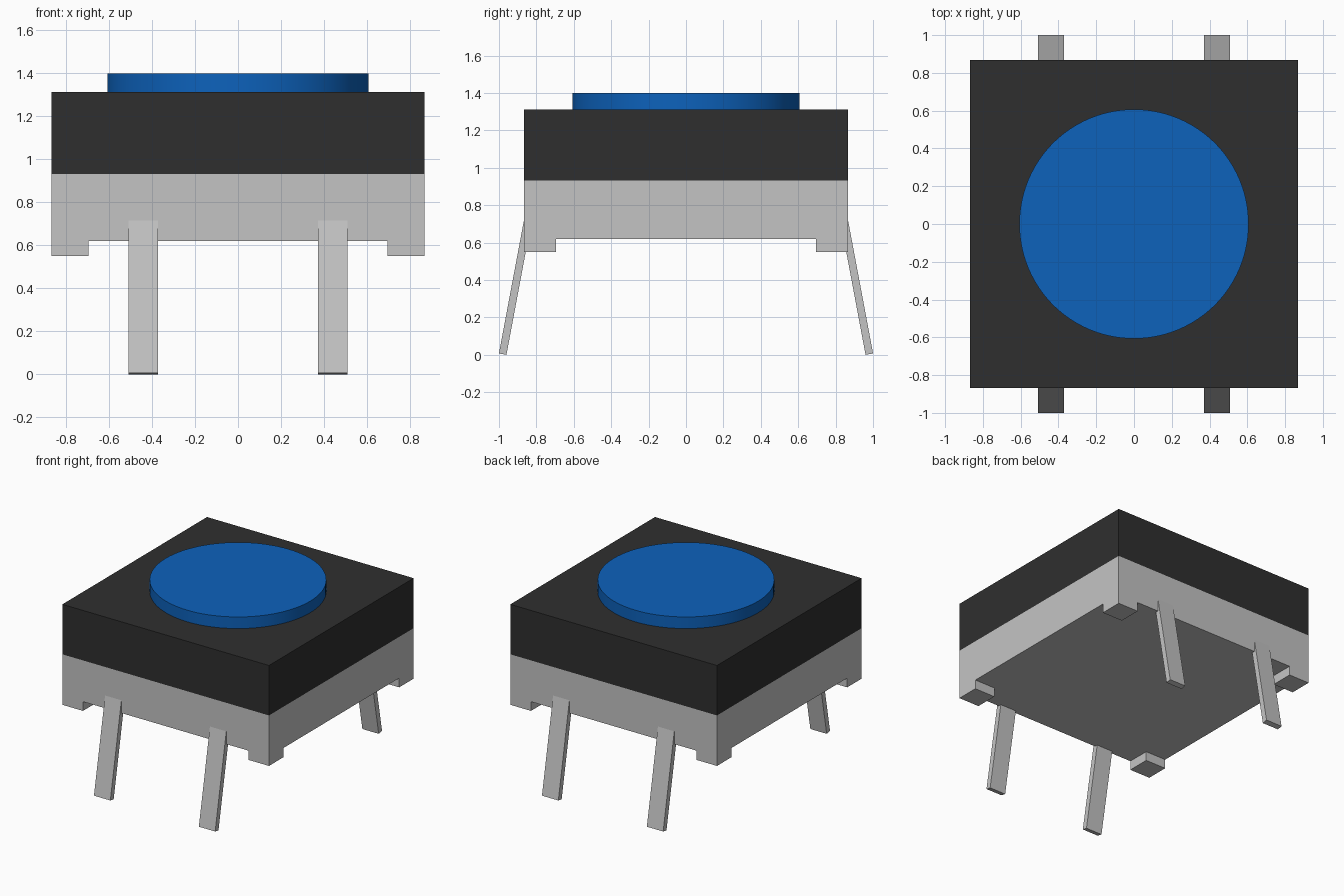
import bpy, bmesh, math
from mathutils import Vector

if "Cube" in bpy.data.objects:
    bpy.data.objects.remove(bpy.data.objects["Cube"], do_unlink=True)

HALF = 0.867      # half width of the square body
FOOT = 0.694      # inner edge of the corner feet


def material(name, rgb, rough=0.5):
    m = bpy.data.materials.new(name)
    m.use_nodes = True
    m.diffuse_color = (*rgb, 1)
    bsdf = m.node_tree.nodes["Principled BSDF"]
    bsdf.inputs["Base Color"].default_value = (*rgb, 1)
    bsdf.inputs["Roughness"].default_value = rough
    return m


light_grey = material("light_grey", (0.55, 0.55, 0.55))
dark_grey = material("dark_grey", (0.028, 0.028, 0.028))
blue = material("blue", (0.004, 0.122, 0.50))


def finish(bm, name, mat):
    bmesh.ops.recalc_face_normals(bm, faces=bm.faces)
    mesh = bpy.data.meshes.new(name)
    bm.to_mesh(mesh)
    bm.free()
    mesh.materials.append(mat)
    ob = bpy.data.objects.new(name, mesh)
    bpy.context.collection.objects.link(ob)
    return ob


def box(z0, z1):
    """Square block of the body's width between two heights."""
    bm = bmesh.new()
    bmesh.ops.create_cube(bm, size=1)
    bmesh.ops.scale(bm, vec=(2 * HALF, 2 * HALF, z1 - z0), verts=bm.verts)
    bmesh.ops.translate(bm, vec=(0, 0, (z0 + z1) / 2), verts=bm.verts)
    return bm


# Base: block cut into a 3x3 layout, corner cells pulled down as feet
bm = box(0.62, 0.933)
for axis in (Vector((1, 0, 0)), Vector((0, 1, 0))):
    for side in (-1, 1):
        bmesh.ops.bisect_plane(bm, geom=bm.verts[:] + bm.edges[:] + bm.faces[:],
                               plane_co=axis * side * FOOT, plane_no=axis)
bm.normal_update()
corners = []
for f in bm.faces:
    c = f.calc_center_median()
    if f.normal.z < -0.9 and abs(c.x) > FOOT and abs(c.y) > FOOT:
        corners.append(f)
feet = bmesh.ops.extrude_discrete_faces(bm, faces=corners)["faces"]
bmesh.ops.translate(bm, vec=(0, 0, -0.07), verts=[v for f in feet for v in f.verts])
bmesh.ops.dissolve_limit(bm, angle_limit=math.radians(1),
                         verts=bm.verts, edges=bm.edges)
finish(bm, "base", light_grey)

# Upper housing
finish(box(0.933, 1.312), "housing", dark_grey)

# Round push button
bm = bmesh.new()
bmesh.ops.create_cone(bm, cap_ends=True, segments=96,
                      radius1=0.607, radius2=0.607, depth=0.14)
bmesh.ops.translate(bm, vec=(0, 0, 1.33), verts=bm.verts)
button = finish(bm, "button", blue)
bpy.context.view_layer.objects.active = button
button.select_set(True)
bpy.ops.object.shade_smooth_by_angle(angle=math.radians(30))
button.select_set(False)

# Splayed pins: slanted side profile extruded across the pin width
PIN = [(-1.0, 0.0075), (-0.96, 0.0), (-0.82, 0.7465), (-0.86, 0.754)]


def pin(name, x, facing):
    bm = bmesh.new()
    face = bm.faces.new([bm.verts.new((x - 0.0685, y * facing, z)) for y, z in PIN])
    new = bmesh.ops.extrude_face_region(bm, geom=[face])["geom"]
    bmesh.ops.translate(bm, vec=(0.137, 0, 0),
                        verts=[g for g in new if isinstance(g, bmesh.types.BMVert)])
    finish(bm, name, light_grey)


for row, facing in (("front", 1), ("back", -1)):
    for side, x in (("right", -0.44), ("left", 0.44)):
        pin(f"pin_{row}_{side}", x, facing)
